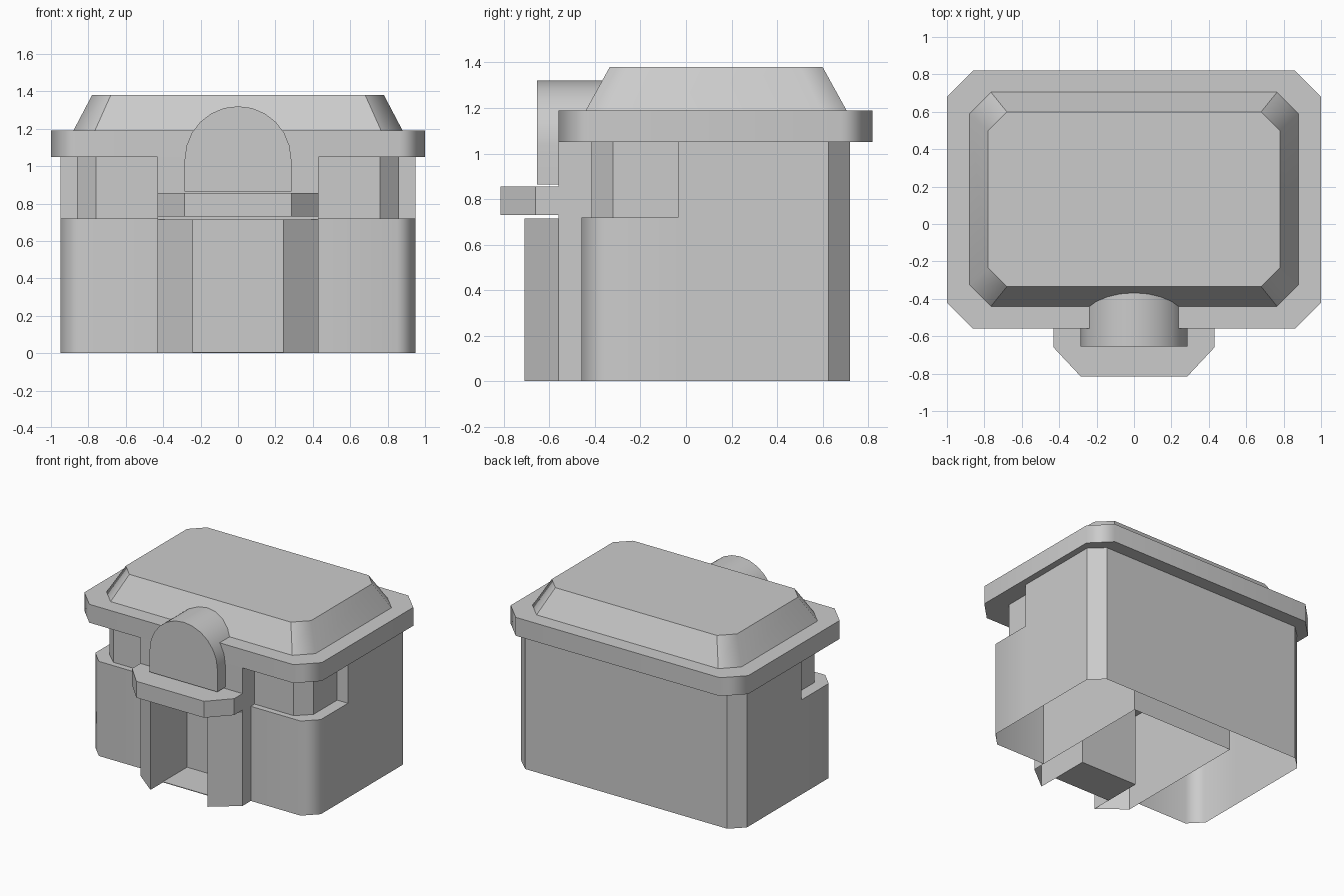
import bpy, bmesh, math
from mathutils import Matrix

cube = bpy.data.objects.get("Cube")
if cube:
    bpy.data.objects.remove(cube, do_unlink=True)

grey = bpy.data.materials.new("plain_grey")
grey.use_nodes = True
grey.diffuse_color = (0.6, 0.6, 0.6, 1)
grey.node_tree.nodes["Principled BSDF"].inputs["Base Color"].default_value = (0.6, 0.6, 0.6, 1)


def mirrored(half):
    """Complete a right-hand profile, front to back, into a symmetric one."""
    return half + [(-x, y) for x, y in reversed(half)]


def octagon(x, front, back, cut):
    return mirrored([(x - cut, front), (x, front + cut), (x, back - cut), (x - cut, back)])


def prism(bm, low, high, z0, z1, bottom=True, top=True, closed=True):
    """Join two matching profiles with walls and optional caps."""
    a = [bm.verts.new((x, y, z0)) for x, y in low]
    b = [bm.verts.new((x, y, z1)) for x, y in high]
    n = len(a)
    for i in range(n if closed else n - 1):
        j = (i + 1) % n
        bm.faces.new((a[i], a[j], b[j], b[i]))
    if bottom:
        bm.faces.new(a[::-1])
    if top:
        bm.faces.new(b)


def plate(bm, points, z):
    bm.faces.new([bm.verts.new((x, y, z)) for x, y in points])


def finish(name, bm, soft=None):
    """Make the object; only edges whose middle passes the rule stay soft."""
    bmesh.ops.remove_doubles(bm, verts=bm.verts, dist=0.0005)
    for e in bm.edges:
        mid = (e.verts[0].co + e.verts[1].co) / 2
        e.smooth = bool(soft and soft(mid))
    for f in bm.faces:
        f.smooth = soft is not None
    mesh = bpy.data.meshes.new(name)
    bm.to_mesh(mesh)
    bm.free()
    mesh.materials.append(grey)
    obj = bpy.data.objects.new(name, mesh)
    bpy.context.scene.collection.objects.link(obj)
    if soft:
        mod = obj.modifiers.new("even_normals", "WEIGHTED_NORMAL")
        mod.keep_sharp = True
    return obj


LEDGE, RIM = 0.72, 1.05

# Body shell, open below, with recessed upper front corners
back = [(0.95, -0.035), (0.95, 0.625), (0.85, 0.72)]
outer = [(0.43, -0.46), (0.85, -0.46), (0.95, -0.36)]
inner = [(0.43, -0.415), (0.76, -0.415), (0.86, -0.32), (0.86, -0.035)]
bm = bmesh.new()
lower, upper = mirrored(outer + back), mirrored(inner + back)
prism(bm, lower, lower, 0, LEDGE, False, False, closed=False)
prism(bm, upper, upper, LEDGE, RIM, False, False, closed=False)
ledge = outer + back[:1] + inner[::-1]
plate(bm, ledge, LEDGE)
plate(bm, [(-x, y) for x, y in reversed(ledge)], LEDGE)
finish("body_shell", bm, lambda m: m.y < -0.3 and 0.1 < m.z < 0.5)

# Centre block: pointed front prongs either side of a deep slot
bm = bmesh.new()
slotted = mirrored([(0.24, -0.27), (0.24, -0.71), (0.43, -0.56), (0.43, 0.52)])
prism(bm, slotted, slotted, 0, 0.715, bottom=False)
finish("front_prongs", bm)

bm = bmesh.new()
block = mirrored([(0.43, -0.56), (0.43, 0.52)])
prism(bm, block, block, 0.715, RIM)
finish("centre_block", bm)

# Thin floor of the slot
bm = bmesh.new()
floor = mirrored([(0.24, -0.56), (0.24, -0.27)])
prism(bm, floor, floor, 0, 0.005)
finish("slot_floor", bm)

# Shelf in front of the block
bm = bmesh.new()
shelf = mirrored([(0.285, -0.815), (0.43, -0.66), (0.43, -0.5)])
prism(bm, shelf, shelf, 0.73, 0.855)
finish("front_shelf", bm)

# Lid slab and sloped crown
bm = bmesh.new()
slab = octagon(1.0, -0.56, 0.82, 0.14)
prism(bm, slab, slab, RIM, 1.19)
finish("lid_slab", bm, lambda m: 1.1 < m.z < 1.15)

bm = bmesh.new()
prism(bm, octagon(0.88, -0.44, 0.705, 0.115), octagon(0.78, -0.335, 0.6, 0.1), 1.19, 1.38)
finish("lid_crown", bm, lambda m: abs(m.x) > 0.8 and 1.2 < m.z < 1.37)

# Arched latch running back into the lid
R, MID, STEPS = 0.285, 1.035, 12
arch = [(-R, 0.865), (R, 0.865)]
for i in range(STEPS + 1):
    t = math.pi * i / STEPS
    arch.append((R * math.cos(t), MID + R * math.sin(t)))
bm = bmesh.new()
prism(bm, arch, arch, 0.3, 0.655)
bmesh.ops.transform(bm, matrix=Matrix.Rotation(math.pi / 2, 4, "X"), verts=bm.verts)
finish("arched_latch", bm, lambda m: m.z > 1.0 and -0.6 < m.y < -0.35)
